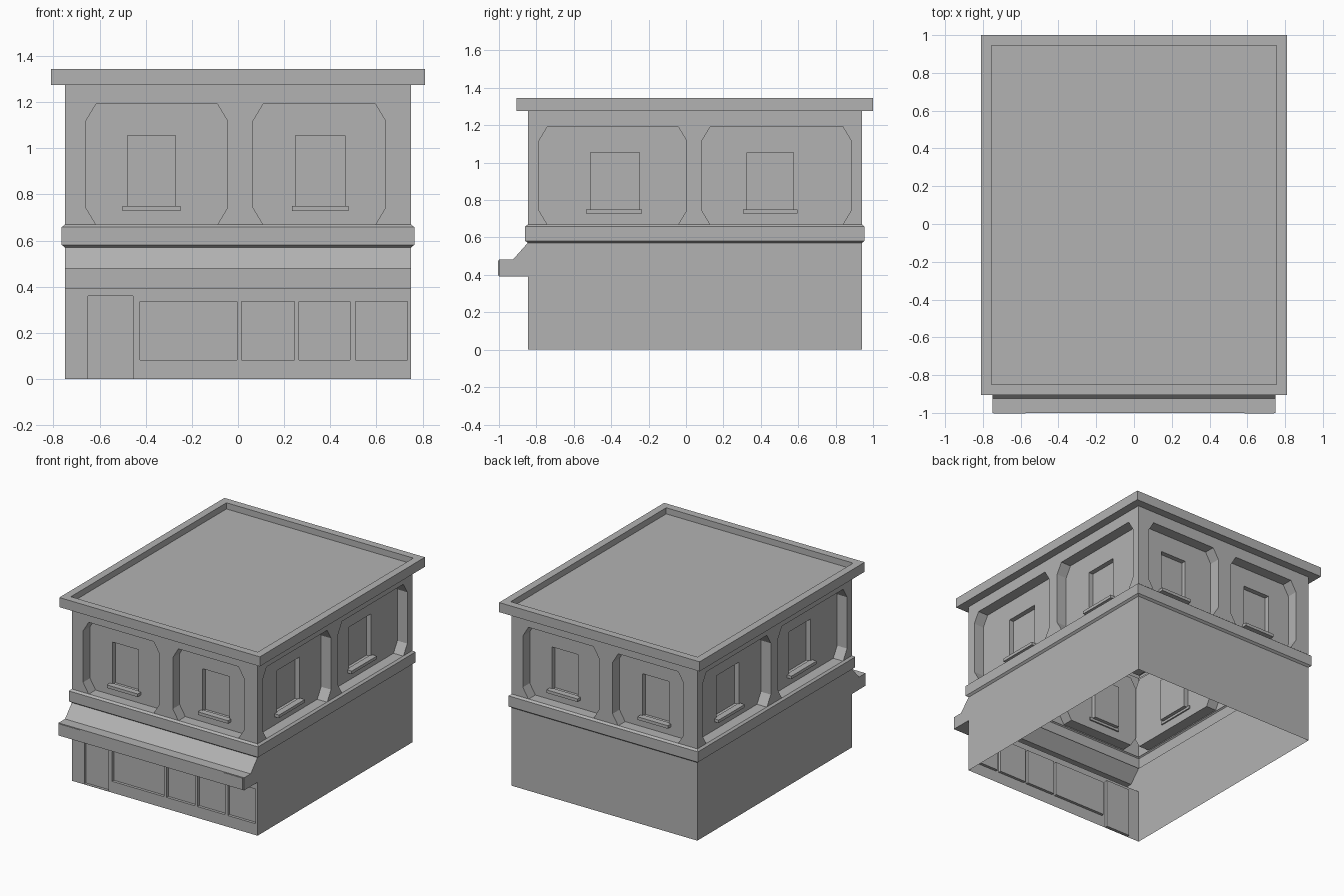
import bpy
import bmesh
from math import pi
from mathutils import Matrix, Vector

if "Cube" in bpy.data.objects:
    bpy.data.objects.remove(bpy.data.objects["Cube"])

GREY = (0.45, 0.45, 0.45, 1)
stone = bpy.data.materials.new("plain_grey")
stone.use_nodes = True
stone.diffuse_color = GREY
stone.node_tree.nodes["Principled BSDF"].inputs["Base Color"].default_value = GREY

HALF_X, HALF_Y, MID_Y = 0.75, 0.8925, 0.0475
RECESS = 0.08


def finish(name, bm, matrix=Matrix()):
    mesh = bpy.data.meshes.new(name)
    bm.to_mesh(mesh)
    bm.free()
    mesh.transform(matrix)
    mesh.materials.append(stone)
    obj = bpy.data.objects.new(name, mesh)
    bpy.context.collection.objects.link(obj)
    return obj


def placed(turn, distance):
    """Stand a wall drawn in the xz plane on one side of the building."""
    return (Matrix.Translation((0, MID_Y, 0)) @ Matrix.Rotation(turn, 4, "Z")
            @ Matrix.Translation((0, -distance, 0)))


def rect(a, b, low, high):
    return [(a, low), (b, low), (b, high), (a, high)]


def chamfered(a, b, low, high, cx=0.045, cz=0.075):
    return [(a + cx, low), (b - cx, low), (b, low + cz), (b, high - cz),
            (b - cx, high), (a + cx, high), (a, high - cz), (a, low + cz)]


def panel(bm, ring, holes, depth=0):
    """Fill an outline around its holes, then sink each hole the same way."""
    edges = []

    def loop(verts):
        for v, w in zip(verts, verts[1:] + verts[:1]):
            edges.append(bm.edges.get((v, w)) or bm.edges.new((v, w)))

    loop(ring)
    sunk = []
    for outline, sink, inner in holes:
        front = [bm.verts.new((x, depth, z)) for x, z in outline]
        back = [bm.verts.new((x, depth + sink, z)) for x, z in outline]
        loop(front)
        sunk.append((front, back, inner, depth + sink))
    bmesh.ops.triangle_fill(bm, use_beauty=True, edges=edges, normal=Vector((0, -1, 0)))
    for front, back, inner, level in sunk:
        for i in range(len(front)):
            bm.faces.new((front[i - 1], front[i], back[i], back[i - 1]))
        panel(bm, back, inner, level)


def wall(name, outline, holes, matrix):
    bm = bmesh.new()
    panel(bm, [bm.verts.new((x, 0, z)) for x, z in outline], holes)
    finish(name, bm, matrix)


def box(name, x, y, z, matrix=Matrix()):
    bm = bmesh.new()
    bmesh.ops.create_cube(bm, size=1)
    for v in bm.verts:
        v.co = [r[0] if c < 0 else r[1] for c, r in zip(v.co, (x, y, z))]
    finish(name, bm, matrix)


def band(name, levels, cap=False):
    """Sweep an (offset, height) profile around the building footprint."""
    bm = bmesh.new()
    rings = []
    for out, z in levels:
        x, y = HALF_X + out, HALF_Y + out
        rings.append([bm.verts.new((sx * x, MID_Y + sy * y, z))
                      for sx, sy in ((-1, -1), (1, -1), (1, 1), (-1, 1))])
    for low, high in zip(rings, rings[1:]):
        for i in range(4):
            bm.faces.new((low[i - 1], low[i], high[i], high[i - 1]))
    if cap:
        bm.faces.new(rings[-1])
    finish(name, bm)


# Upper storey: (panel span, window span, sill span) for each bay
front_bays = [((-0.66, -0.045), (-0.48, -0.27), (-0.5, -0.25)),
              ((0.065, 0.64), (0.25, 0.465), (0.235, 0.48))]
side_bays = [((-0.833, -0.045), (-0.557, -0.297), (-0.582, -0.282)),
             ((0.038, 0.835), (0.278, 0.528), (0.258, 0.548))]
sides = [("front", 0, HALF_X, HALF_Y, front_bays),
         ("left", pi / 2, HALF_Y, HALF_X, side_bays),
         ("back", pi, HALF_X, HALF_Y, front_bays),
         ("right", -pi / 2, HALF_Y, HALF_X, side_bays)]

for side, turn, half, distance, bays in sides:
    matrix = placed(turn, distance)
    holes = []
    for i, (bay, window, sill) in enumerate(bays, 1):
        opening = (rect(*window, 0.745, 1.055), 0.035, [])
        holes.append((chamfered(*bay, 0.668, 1.193), RECESS, [opening]))
        box(f"{side}_window_sill_{i}", sill, (RECESS - 0.035, RECESS + 0.01),
            (0.728, 0.75), matrix)
    wall(f"{side}_upper_wall", rect(-half, half, 0.66, 1.275), holes, matrix)
    if side != "front":
        wall(f"{side}_lower_wall", rect(-half, half, 0, 0.572), [], matrix)

# Shop front with door and display windows
shop = [(rect(-0.65, -0.455, 0.003, 0.36), 0.02, [])]
for a, b in ((-0.425, -0.005), (0.015, 0.245), (0.265, 0.485), (0.51, 0.735)):
    shop.append((rect(a, b, 0.083, 0.335), 0.02, []))
wall("shop_front", rect(-HALF_X, HALF_X, 0, 0.39), shop, placed(0, HALF_Y))

# Hollow awning above the shop front
profile = [(-0.845, 0.39), (-1, 0.39), (-1, 0.482), (-0.925, 0.482), (-0.845, 0.572)]
bm = bmesh.new()
ends = [[bm.verts.new((x, y, z)) for y, z in profile] for x in (-HALF_X, HALF_X)]
for i in range(1, len(profile)):
    bm.faces.new((ends[0][i - 1], ends[0][i], ends[1][i], ends[1][i - 1]))
bm.faces.new(ends[0])
bm.faces.new(ends[1][::-1])
bmesh.ops.recalc_face_normals(bm, faces=bm.faces[:])
finish("awning", bm)
for name, span in (("right", (-0.745, -0.575)), ("left", (0.585, 0.74))):
    box(f"awning_{name}_plate", span, (-1.004, -0.999), (0.396, 0.478))

# Ledge between storeys, and roof with its overhanging rim
band("ledge", [(0, 0.57), (0.015, 0.582), (0.015, 0.658), (0, 0.67)])
band("roof", [(0, 1.275), (0.06, 1.275), (0.06, 1.345), (0.005, 1.345), (0.005, 1.3)], cap=True)
